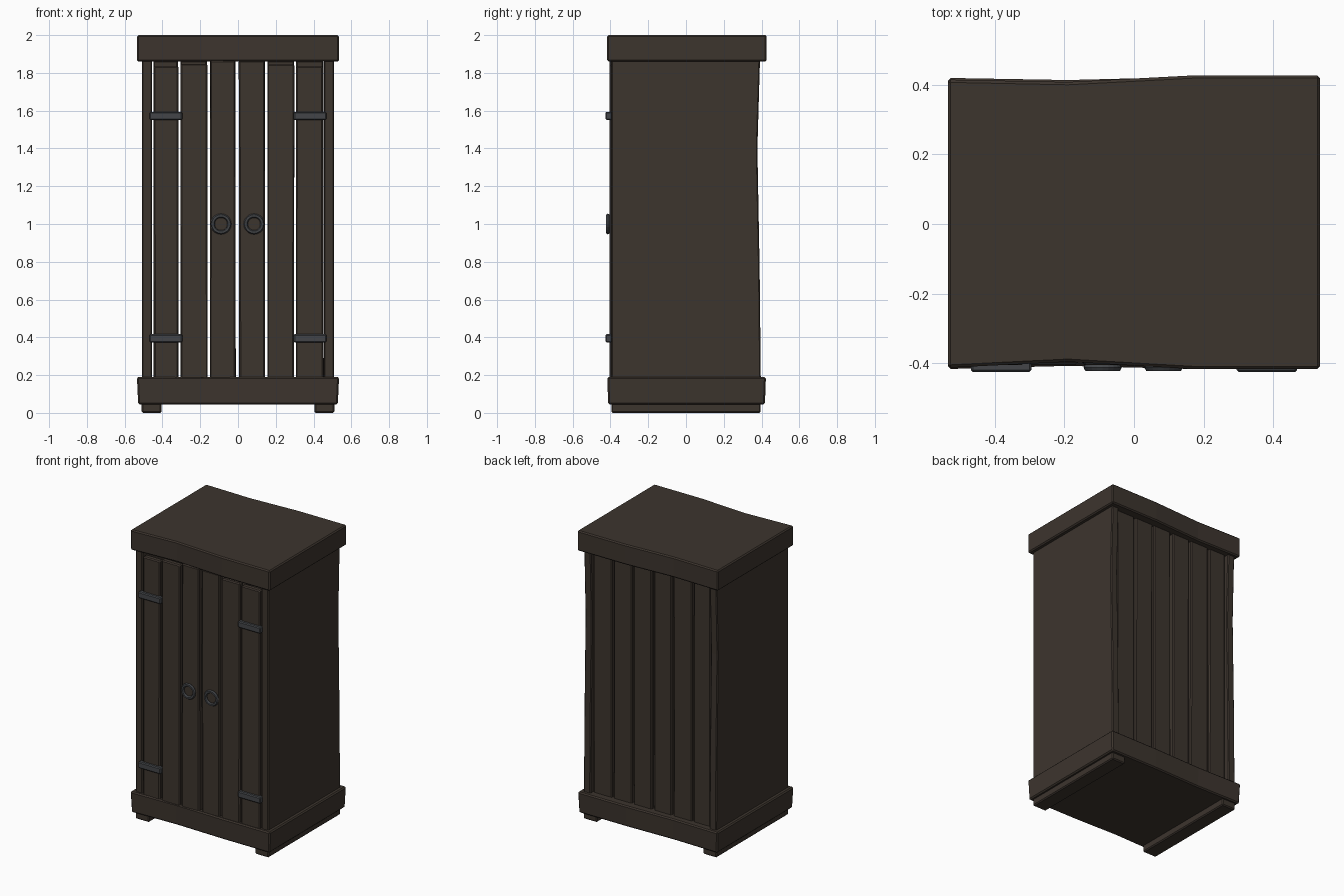
import bpy, bmesh, random
from mathutils import Vector

if "Cube" in bpy.data.objects:
    bpy.data.objects.remove(bpy.data.objects["Cube"])

random.seed(4)


def material(name, rgb):
    m = bpy.data.materials.new(name)
    m.diffuse_color = (*rgb, 1)
    m.use_nodes = True
    m.node_tree.nodes["Principled BSDF"].inputs["Base Color"].default_value = m.diffuse_color
    return m


wood = material("dark_wood", (0.046, 0.035, 0.027))
iron = material("dark_iron", (0.056, 0.060, 0.066))


def finish(name, bm, mat, bevel):
    bmesh.ops.recalc_face_normals(bm, faces=bm.faces)
    me = bpy.data.meshes.new(name)
    bm.to_mesh(me)
    bm.free()
    me.materials.append(mat)
    ob = bpy.data.objects.new(name, me)
    bpy.context.collection.objects.link(ob)
    if bevel:
        mod = ob.modifiers.new("worn_edges", "BEVEL")
        mod.width = bevel
        mod.segments = 1
    return ob


def box(name, x, y, z, mat=wood, bevel=0.007, wobble=0.0):
    """Box from ranges; wobble shifts the corners a little sideways."""
    bm = bmesh.new()
    bmesh.ops.create_cube(bm, size=1)
    for v in bm.verts:
        v.co = Vector([r[0] if c < 0 else r[1] for c, r in zip(v.co, (x, y, z))])
        v.co.x += random.uniform(-wobble, wobble)
    return finish(name, bm, mat, bevel)


def wavy_slab(name, stations, z, taper=0.0):
    """Slab whose front and back edges follow (x, front y, back y) stations."""
    bm = bmesh.new()
    outline = [(x, f) for x, f, b in stations]
    outline += [(x, b) for x, f, b in reversed(stations)]
    lo = [bm.verts.new((x * (1 - taper), y * (1 - taper), z[0])) for x, y in outline]
    hi = [bm.verts.new((x, y, z[1])) for x, y in outline]
    n, k = len(outline), len(stations)
    for i in range(n):
        j = (i + 1) % n
        bm.faces.new((lo[i], lo[j], hi[j], hi[i]))
    for ring in (lo, hi):
        for i in range(k - 1):
            bm.faces.new((ring[i], ring[i + 1], ring[n - 2 - i], ring[n - 1 - i]))
    return finish(name, bm, wood, 0.008)


# Lid and plinth
wavy_slab("lid", [(-0.535, -0.413, 0.415), (-0.19, -0.396, 0.408),
                  (0.17, -0.417, 0.427), (0.535, -0.417, 0.427)], (1.86, 2.0))
wavy_slab("plinth", [(-0.535, -0.417, 0.42), (-0.19, -0.408, 0.414),
                     (0.17, -0.417, 0.423), (0.535, -0.417, 0.423)], (0.045, 0.19), 0.012)

# Side panels, slightly hollow along the back edge, and runner feet
for side, s in (("left", -1), ("right", 1)):
    bm = bmesh.new()
    rows = [(0.17, 0.396), (0.75, 0.39), (1.4, 0.378), (1.88, 0.392)]
    loops = []
    for z, back in rows:
        loops.append([bm.verts.new((s * x, y, z)) for x, y in
                      ((0.455, -0.395), (0.508, -0.395), (0.508, back), (0.455, back))])
    for a, b in zip(loops, loops[1:]):
        for i in range(4):
            j = (i + 1) % 4
            bm.faces.new((a[i], a[j], b[j], b[i]))
    bm.faces.new(loops[0])
    bm.faces.new(loops[-1])
    finish(side + "_panel", bm, wood, 0.006)
    box(side + "_runner", sorted((s * 0.405, s * 0.51)), (-0.395, 0.395), (0.0, 0.06))

# Door planks and back planks with narrow gaps between them
planks = [(-0.447, -0.316), (-0.305, -0.163), (-0.147, -0.014),
          (0.006, 0.141), (0.157, 0.296), (0.309, 0.452)]
tops = [1.835, 1.848, 1.865, 1.865, 1.845, 1.835]
for i, (x, top) in enumerate(zip(planks, tops)):
    box(f"door_plank_{i + 1}", x, (-0.405, -0.365), (0.18, top), wobble=0.003)
    box(f"back_plank_{i + 1}", x, (0.335, 0.37), (0.17, 1.865), wobble=0.002)

# Hinge straps
for s in (-1, 1):
    for z in (0.395, 1.572):
        box("hinge_strap", sorted((s * 0.295, s * 0.468)), (-0.426, -0.392),
            (z - 0.022, z + 0.022), iron, 0.006)

# Ring handles
for x in (-0.09, 0.085):
    bpy.ops.mesh.primitive_torus_add(
        location=(x, -0.413, 1.0), rotation=(1.5708, 0, 0),
        major_radius=0.044, minor_radius=0.011, major_segments=20, minor_segments=6)
    ring = bpy.context.object
    ring.name = "ring_handle"
    ring.data.materials.append(iron)
